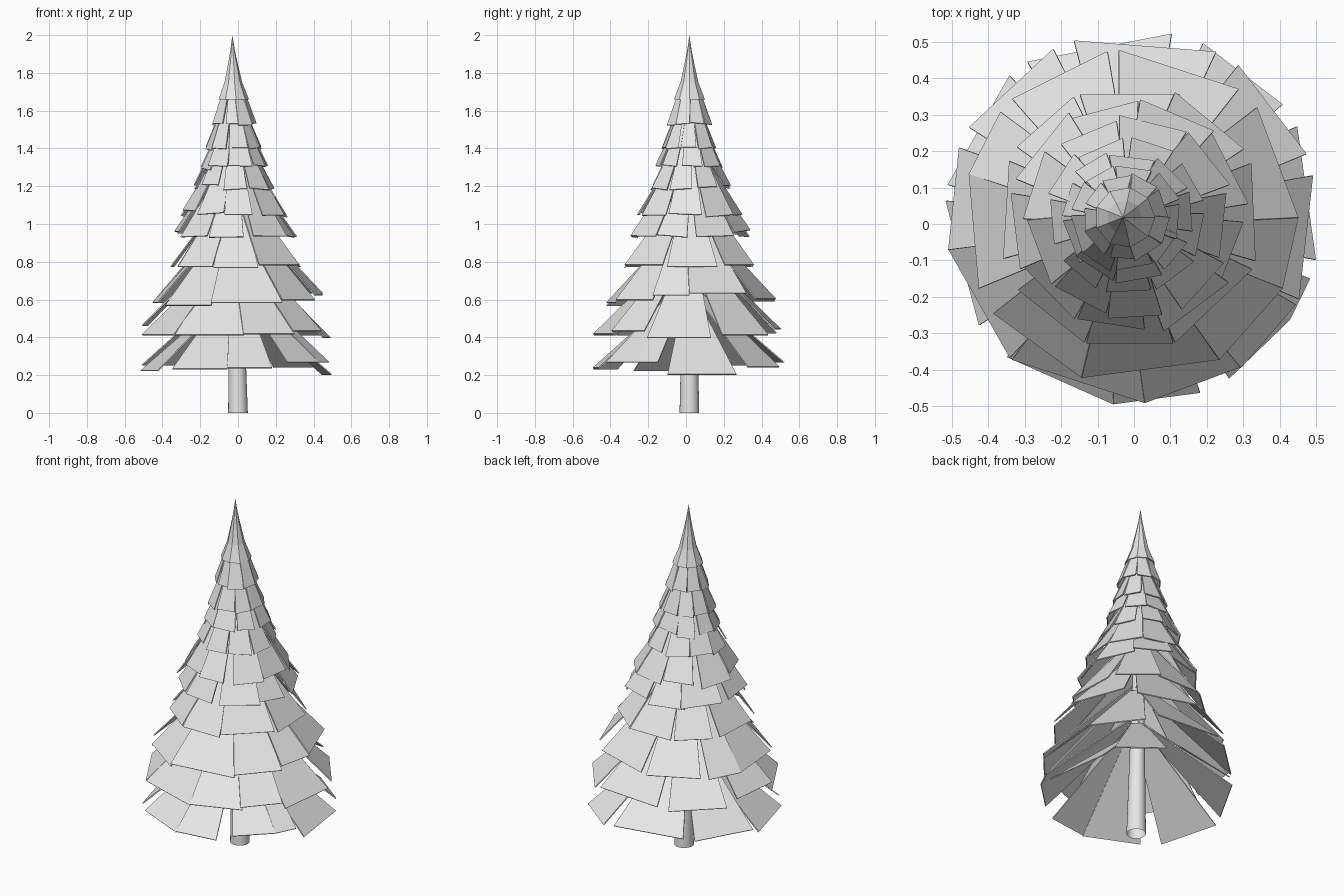
import bpy, bmesh, math, random
from mathutils import Vector

random.seed(4)
cube = bpy.data.objects.get("Cube")
if cube:
    bpy.data.objects.remove(cube, do_unlink=True)

grey = bpy.data.materials.new("pale grey")
grey.use_nodes = True
grey.diffuse_color = (0.8, 0.8, 0.8, 1)
grey.node_tree.nodes["Principled BSDF"].inputs["Base Color"].default_value = (0.8, 0.8, 0.8, 1)


def axis(z):
    """Centre of the slightly leaning stem at height z."""
    return Vector((-0.015 * z, 0.018, z))


def finish(bm, name):
    bmesh.ops.recalc_face_normals(bm, faces=bm.faces)
    mesh = bpy.data.meshes.new(name)
    bm.to_mesh(mesh)
    bm.free()
    mesh.materials.append(grey)
    obj = bpy.data.objects.new(name, mesh)
    bpy.context.collection.objects.link(obj)
    return obj


def add_plank(bm, start, end, corner_r, z, slope, roll=0.0):
    """Thin tapering board between two angles in degrees, sloping out from the stem."""
    angle, half = math.radians((start + end) / 2), math.radians((end - start) / 2)
    out = Vector((math.cos(angle), math.sin(angle), 0))
    side = Vector((-out.y, out.x, 0))
    inner, r = 0.035, corner_r * math.cos(half)
    top_z = z + (r - inner) * slope
    w0, w1 = corner_r * math.sin(half), inner * math.tan(half) + 0.05 * r
    normal = (out * slope + Vector((0, 0, 1))).normalized()
    down = (out - Vector((0, 0, slope))).normalized()
    base = axis(z) + out * r
    top = axis(top_z) + out * inner
    outline = [base - side * w0 - down * roll, base + side * w0 + down * roll,
               top + side * w1, top - side * w1]
    front = [bm.verts.new(p) for p in outline]
    back = [bm.verts.new(p - normal * 0.006) for p in outline]
    bm.faces.new(front)
    bm.faces.new(back[::-1])
    for i in range(4):
        j = (i + 1) % 4
        bm.faces.new((front[i], back[i], back[j], front[j]))


# Trunk: open tapered tube up the middle
bm = bmesh.new()
bmesh.ops.create_cone(bm, cap_ends=False, segments=24, radius1=0.052, radius2=0.012, depth=1.8)
for v in bm.verts:
    z = v.co.z + 0.9
    v.co = Vector((v.co.x, v.co.y, 0)) + axis(z)
trunk = finish(bm, "trunk")
bpy.context.view_layer.objects.active = trunk
trunk.select_set(True)
bpy.ops.object.shade_smooth_by_angle(angle=math.radians(40))
trunk.select_set(False)

# Wide lower tiers: corner radius, edge height, steepness,
# then the start angle, end angle and height offset of each board
lower_tiers = [
    (0.515, 0.225, 0.9, [(-132, -96, 0.01), (-96, -69, 0.015), (-59, -33, 0.045), (-33, -19, 0.045),
                         (-13, 29, -0.02), (37, 68, 0.02), (78, 124, 0.045), (131, 170, 0.03),
                         (175, 215, 0)]),
    (0.51, 0.415, 1.0, [(-26, 13, -0.015), (20, 55, 0), (63, 108, 0.03), (115, 151, 0.01),
                        (158, 190, 0.05), (190, 229, 0), (230, 274, 0), (274, 307, 0.005),
                        (306, 332, 0.02)]),
    (0.46, 0.585, 1.13, [(-145, -107, -0.015), (-107, -58, 0), (-58, -25, 0.015), (-25, 0, 0.04),
                         (0, 41, 0.05), (50, 94, 0.02), (98, 135, 0.01), (141, 165, 0),
                         (165, 205, 0)]),
    (0.365, 0.775, 1.35, [(-147, -110, 0), (-109, -71, -0.005), (-70, -23, 0.01), (-19, 24, 0),
                          (31, 70, 0.01), (68, 112, 0), (115, 148, 0), (155, 198, 0)]),
]
for k, (r, z, slope, boards) in enumerate(lower_tiers):
    bm = bmesh.new()
    for start, end, lift in boards:
        add_plank(bm, start, end, r, z + lift, slope)
    finish(bm, f"branch_tier_{k + 1}")

# Narrow upper tiers: corner radius, edge height, steepness
upper_tiers = [(0.32, 0.945, 1.5), (0.28, 1.055, 1.65), (0.22, 1.195, 1.9),
               (0.182, 1.3, 2.15), (0.15, 1.4, 2.45), (0.12, 1.53, 2.9)]
for k, (r, z, slope) in enumerate(upper_tiers):
    bm = bmesh.new()
    first = -90 + random.uniform(-12, 12)
    for i in range(9):
        centre = first + 40 * i + random.uniform(-4, 4)
        half = random.uniform(15, 21)
        add_plank(bm, centre - half, centre + half, r * random.uniform(0.96, 1.04),
                  z + random.uniform(-0.05, 0.07) * r, slope, random.uniform(-0.03, 0.03) * r)
    finish(bm, f"branch_tier_{k + 5}")

# Tip: slender flared spire with flat sides
bm = bmesh.new()
sides = 9
rings = []
for r, z in [(0.066, 1.665), (0.083, 1.66), (0.048, 1.75), (0.026, 1.85), (0.012, 1.92)]:
    rings.append([bm.verts.new(axis(z) + Vector((r * math.cos(a), r * math.sin(a), 0)))
                  for a in (math.tau * i / sides for i in range(sides))])
apex = bm.verts.new(axis(2.0))
for i in range(sides):
    j = (i + 1) % sides
    for low, high in zip(rings, rings[1:]):
        bm.faces.new((low[i], low[j], high[j], high[i]))
    bm.faces.new((rings[-1][i], rings[-1][j], apex))
bm.faces.new(rings[0][::-1])
finish(bm, "tip")
